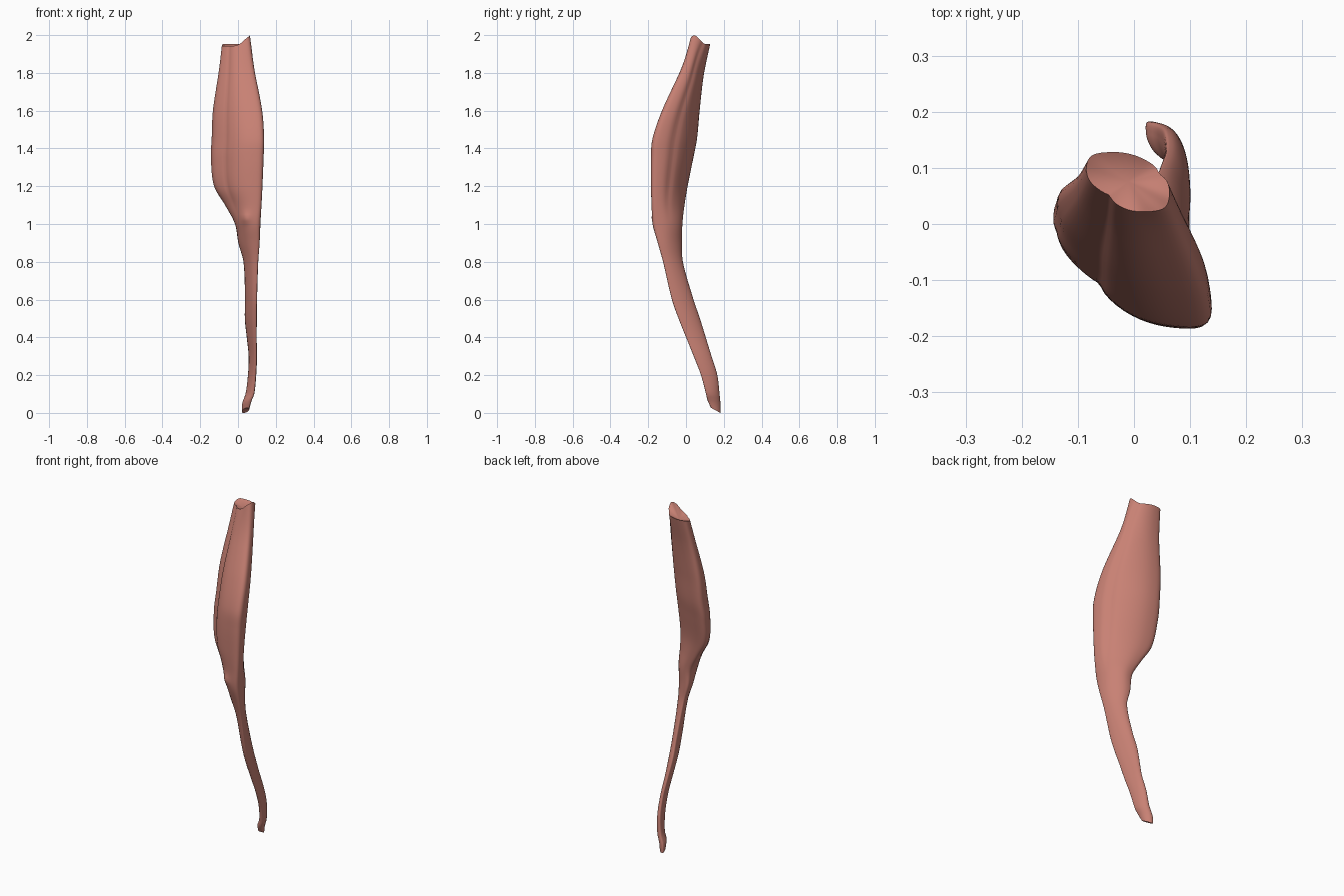
import bpy, bmesh, math

if "Cube" in bpy.data.objects:
    bpy.data.objects.remove(bpy.data.objects["Cube"])

SIDES, LEVELS = 56, 110

# Cross-sections from bottom to top: z, x min, x max, y min, y max, skew of the oval
SECTIONS = [
    (0.01, 0.022, 0.060, 0.132, 0.182, -0.5),
    (0.05, 0.022, 0.070, 0.115, 0.182, -0.5),
    (0.10, 0.040, 0.086, 0.106, 0.177, -0.5),
    (0.20, 0.053, 0.096, 0.080, 0.165, -0.55),
    (0.30, 0.057, 0.100, 0.042, 0.134, -0.6),
    (0.40, 0.047, 0.098, 0.002, 0.103, -0.65),
    (0.50, 0.037, 0.099, -0.038, 0.072, -0.65),
    (0.60, 0.038, 0.100, -0.073, 0.038, -0.65),
    (0.80, 0.030, 0.106, -0.120, -0.018, -0.65),
    (0.90, 0.003, 0.113, -0.148, -0.022, -0.6),
    (1.00, -0.015, 0.118, -0.176, -0.020, -0.45),
    (1.10, -0.066, 0.122, -0.180, -0.010, -0.6),
    (1.20, -0.123, 0.126, -0.183, 0.006, -0.62),
    (1.35, -0.140, 0.132, -0.183, 0.036, -0.6),
    (1.45, -0.136, 0.135, -0.175, 0.055, -0.6),
    (1.60, -0.130, 0.125, -0.125, 0.070, -0.57),
    (1.80, -0.102, 0.089, -0.035, 0.095, -0.45),
    (1.95, -0.085, 0.063, 0.022, 0.128, -0.3),
]


def section_at(z):
    """Smooth cubic interpolation between the listed sections."""
    i = 0
    while i < len(SECTIONS) - 2 and z > SECTIONS[i + 1][0]:
        i += 1
    p1, p2 = SECTIONS[i], SECTIONS[i + 1]
    p0, p3 = SECTIONS[max(i - 1, 0)], SECTIONS[min(i + 2, len(SECTIONS) - 1)]
    h = p2[0] - p1[0]
    s = (z - p1[0]) / h
    out = []
    for k in range(1, 6):
        m1 = (p2[k] - p0[k]) / (p2[0] - p0[0]) * h
        m2 = (p3[k] - p1[k]) / (p3[0] - p1[0]) * h
        out.append((2*s**3 - 3*s**2 + 1) * p1[k] + (s**3 - 2*s**2 + s) * m1
                   + (3*s**2 - 2*s**3) * p2[k] + (s**3 - s**2) * m2)
    return out


def bump(d, width):
    return math.exp(-(d / width) ** 2)


def ring_point(z, t):
    x0, x1, y0, y1, skew = section_at(z)
    # Flattened front-left side and lengthwise grooves, fading towards the tendon
    fade = min(1, max(0, (z - 1.0) / 0.2))
    r = 1 - fade * (0.19 * bump(t + 2.3, 0.5) + 0.06 * bump(t + 2.2, 0.14)
                    + 0.07 * bump(t - 0.6, 0.16))
    # Fuller corners at both ends of the long axis
    end = -math.pi / 4 - skew / 2
    r += 0.09 * (bump(t - end, 0.35) + bump(t - end - math.pi, 0.35))
    x = (x0 + x1) / 2 + (x1 - x0) / 2 * r * math.cos(t)
    y = (y0 + y1) / 2 + (y1 - y0) / 2 * r * math.sin(t + skew)
    # Small lip where the belly meets the tendon
    y -= 0.012 * bump(z - 1.03, 0.025) * bump(x - 0.04, 0.025) * (math.sin(t + skew) < 0)
    # Raised tip and back edge on the upper end, slanted cut at the lower end
    top = min(1, max(0, (z - 1.75) / 0.2))
    z += top * (0.058 * bump(math.hypot(x - 0.055, y - 0.045), 0.04) - 0.008
                + 0.012 * bump(y - 0.13, 0.03))
    low = max(0, 1 - z / 0.1)
    z += low * (0.03 * (0.18 - y) / 0.05 - 0.01)
    return x, y, max(z, 0)


# Muscle belly and tendon as one lofted skin
bm = bmesh.new()
z_low, z_high = SECTIONS[0][0], SECTIONS[-1][0]
rings = []
for j in range(LEVELS + 1):
    z = z_low + (z_high - z_low) * j / LEVELS
    rings.append([bm.verts.new(ring_point(z, -math.pi + 2 * math.pi * i / SIDES))
                  for i in range(SIDES)])
for a, b in zip(rings, rings[1:]):
    for i in range(SIDES):
        n = (i + 1) % SIDES
        bm.faces.new((a[i], a[n], b[n], b[i]))


# Hollowed end caps
def cap(ring, sink):
    c = sum((v.co for v in ring[1:]), ring[0].co.copy()) / SIDES
    c.z += sink
    hub = bm.verts.new(c)
    for i in range(SIDES):
        bm.faces.new((ring[i], ring[(i + 1) % SIDES], hub))


cap(rings[0], 0.015)
cap(rings[-1], -0.03)

bmesh.ops.recalc_face_normals(bm, faces=bm.faces)
mesh = bpy.data.meshes.new("muscle")
bm.to_mesh(mesh)
bm.free()
muscle = bpy.data.objects.new("muscle", mesh)
bpy.context.collection.objects.link(muscle)

flesh = bpy.data.materials.new("flesh_pink")
flesh.diffuse_color = (0.58, 0.22, 0.175, 1)
flesh.use_nodes = True
flesh.node_tree.nodes["Principled BSDF"].inputs["Base Color"].default_value = flesh.diffuse_color
mesh.materials.append(flesh)

bpy.context.view_layer.objects.active = muscle
muscle.select_set(True)
bpy.ops.object.shade_smooth_by_angle(angle=math.radians(40))
